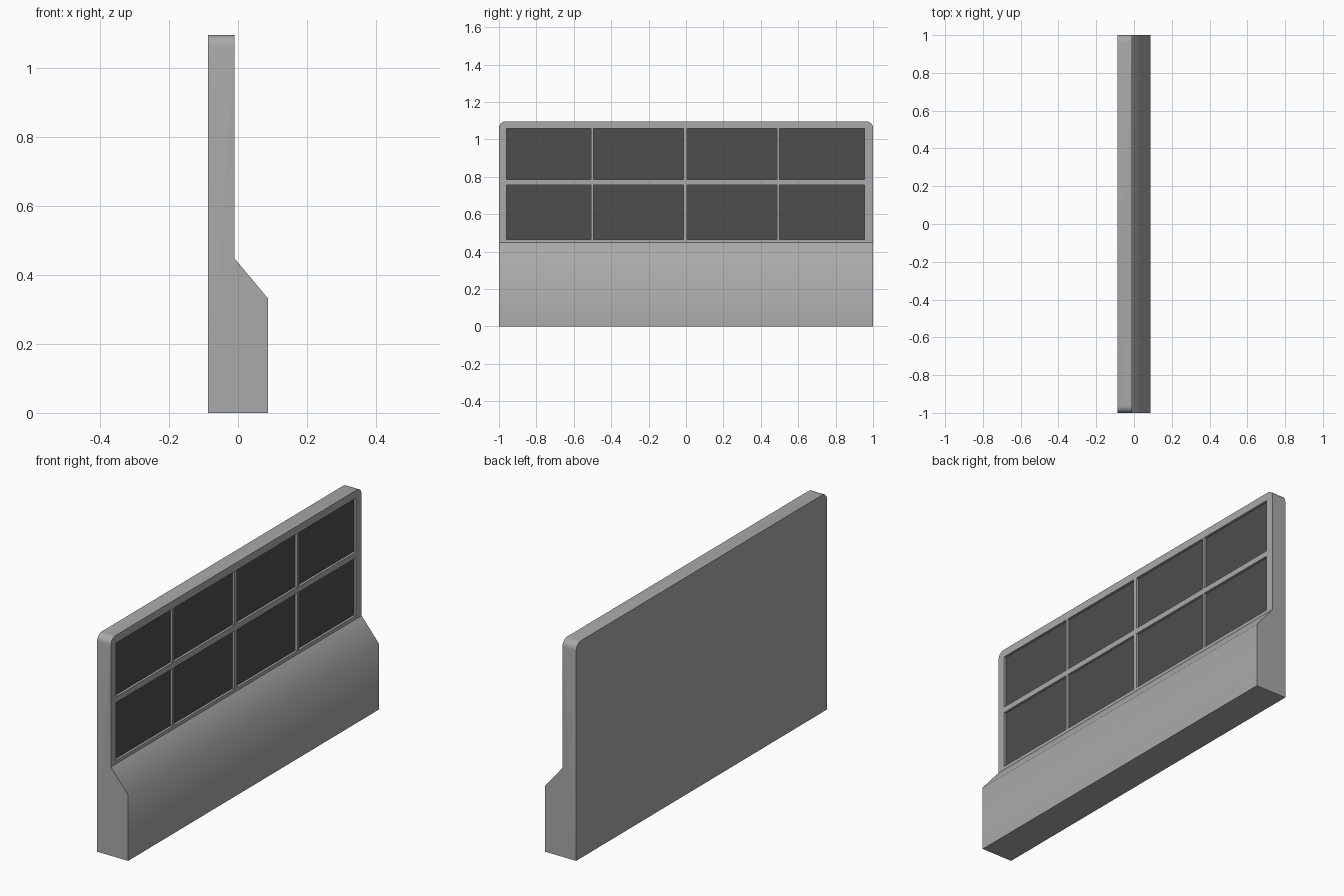
import bpy, bmesh, math
from mathutils import Vector

cube = bpy.data.objects.get("Cube")
if cube:
    bpy.data.objects.remove(cube, do_unlink=True)


def make_material(name, grey):
    mat = bpy.data.materials.new(name)
    mat.use_nodes = True
    colour = (grey, grey, grey, 1)
    mat.diffuse_color = colour
    mat.node_tree.nodes["Principled BSDF"].inputs["Base Color"].default_value = colour
    return mat


FRONT_X, STEP_Z, TOP_Z = -0.01, 0.448, 1.097
RECESS = 0.012
COLUMNS = [(-0.96, -0.507), (-0.495, -0.014), (0.006, 0.487), (0.5, 0.955)]
ROWS = [(0.465, 0.757), (0.786, 1.058)]

# Wall body: stepped side profile swept along y
bm = bmesh.new()
profile = [(-0.087, 0), (0.087, 0), (0.087, 0.332),
           (FRONT_X, STEP_Z), (FRONT_X, TOP_Z), (-0.087, TOP_Z)]
end = bm.faces.new([bm.verts.new((x, -1, z)) for x, z in profile])
swept = bmesh.ops.extrude_face_region(bm, geom=[end], use_keep_orig=True)["geom"]
bmesh.ops.translate(bm, vec=(0, 2, 0),
                    verts=[v for v in swept if isinstance(v, bmesh.types.BMVert)])
bmesh.ops.recalc_face_normals(bm, faces=bm.faces)

# Rounded upper corners
corners = [e for e in bm.edges
           if all(v.co.z > TOP_Z - 0.01 for v in e.verts)
           and abs(e.verts[0].co.y - e.verts[1].co.y) < 0.01]
bmesh.ops.bevel(bm, geom=corners, offset=0.036, segments=5, profile=0.5, affect='EDGES')


def upper_front():
    return [f for f in bm.faces if f.normal.x > 0.99
            and abs(f.calc_center_median().x - FRONT_X) < 0.001]


# Cut the upper front face into a grid
cuts = [((0, y, 0), (0, 1, 0)) for col in COLUMNS for y in col]
cuts += [((0, 0, z), (0, 0, 1)) for row in ROWS for z in row]
for point, normal in cuts:
    faces = upper_front()
    edges = {e for f in faces for e in f.edges}
    verts = {v for f in faces for v in f.verts}
    bmesh.ops.bisect_plane(bm, geom=faces + list(edges) + list(verts),
                           plane_co=point, plane_no=normal)
    bm.normal_update()


def is_panel(face):
    c = face.calc_center_median()
    return (any(a < c.y < b for a, b in COLUMNS)
            and any(a < c.z < b for a, b in ROWS))


# Sink the dark panels
panels = [f for f in upper_front() if is_panel(f)]
for f in panels:
    f.material_index = 1
sunk = bmesh.ops.extrude_face_region(bm, geom=panels)["geom"]
bmesh.ops.translate(bm, vec=(-RECESS, 0, 0),
                    verts=[v for v in sunk if isinstance(v, bmesh.types.BMVert)])
leftover = [f for f in panels if f.is_valid]
if leftover:
    bmesh.ops.delete(bm, geom=leftover, context='FACES_ONLY')
bmesh.ops.recalc_face_normals(bm, faces=bm.faces)
bm.normal_update()
for f in bm.faces:
    f.material_index = int(abs(f.calc_center_median().x - FRONT_X + RECESS) < 0.001
                           and f.normal.x > 0.99)

# Smooth the rounded edges, keep the step and all corners sharp
for f in bm.faces:
    f.smooth = True
for e in bm.edges:
    on_step = all(abs(v.co.z - STEP_Z) < 0.001 for v in e.verts)
    e.smooth = not on_step and e.calc_face_angle(math.pi) < math.radians(45)

mesh = bpy.data.meshes.new("panelled_wall")
bm.to_mesh(mesh)
bm.free()
mesh.materials.append(make_material("concrete grey", 0.4))
mesh.materials.append(make_material("dark panel grey", 0.075))
wall = bpy.data.objects.new("panelled_wall", mesh)
bpy.context.collection.objects.link(wall)
